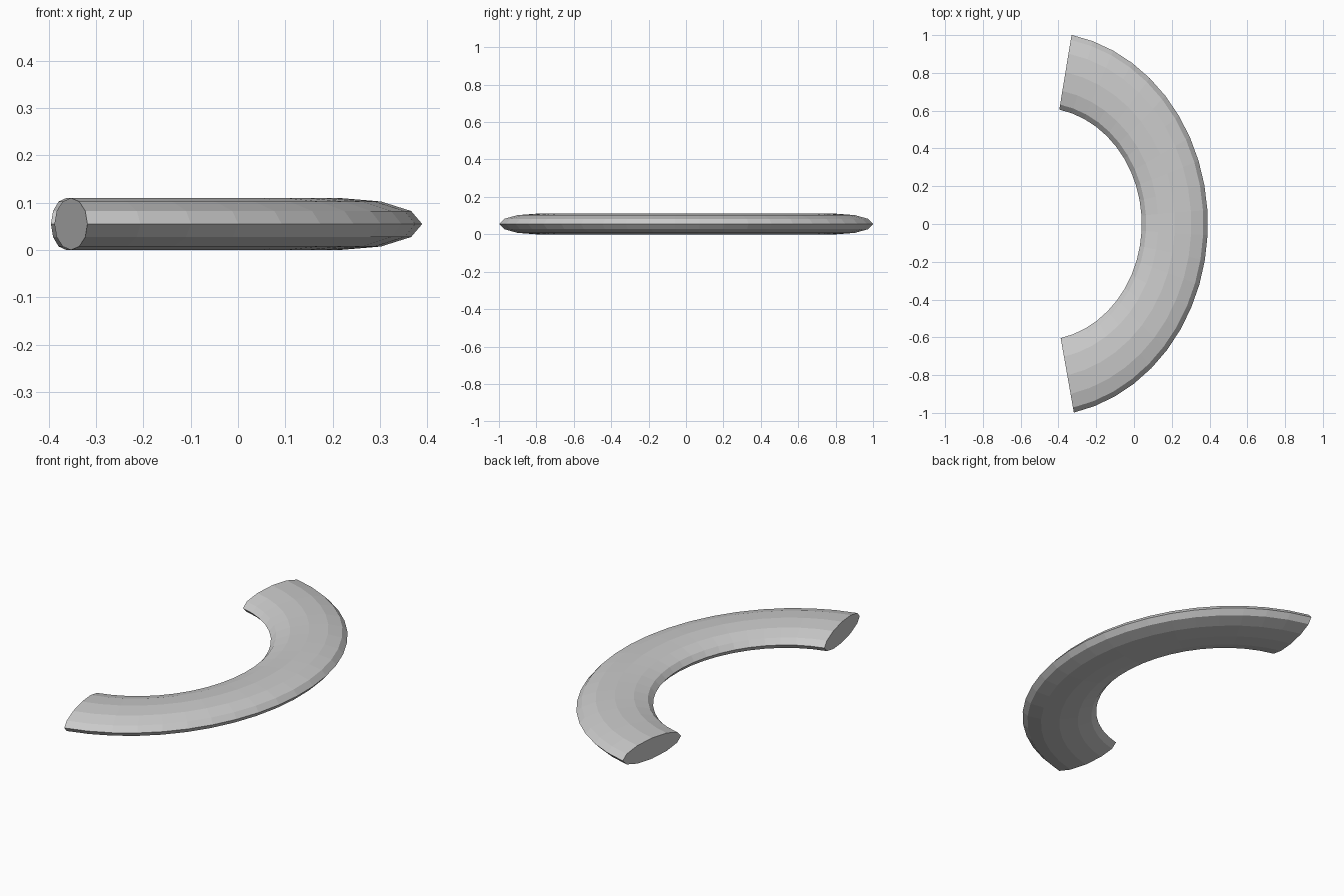
import bpy, bmesh
from math import sin, cos, radians, pi

if "Cube" in bpy.data.objects:
    bpy.data.objects.remove(bpy.data.objects["Cube"])

CX, STRETCH = -0.495, 1.15          # arc centre and lengthwise stretch
R, HALF_W, HALF_H = 0.711, 0.175, 0.055
SIDES, SEGS = 12, 21
START, END = radians(-78.5), radians(79.3)

# Elliptical cross-section swept along the stretched arc
bm = bmesh.new()
rings = []
for i in range(SEGS + 1):
    t = START + (END - START) * i / SEGS
    ring = []
    for j in range(SIDES):
        p = 2 * pi * j / SIDES
        r = R + HALF_W * cos(p)
        ring.append(bm.verts.new((CX + r * cos(t), STRETCH * r * sin(t), HALF_H * (1 + sin(p)))))
    rings.append(ring)
for a, b in zip(rings, rings[1:]):
    for j in range(SIDES):
        k = (j + 1) % SIDES
        bm.faces.new((a[j], a[k], b[k], b[j]))

# Flat end caps
bm.faces.new(rings[0])
bm.faces.new(rings[-1])
bmesh.ops.recalc_face_normals(bm, faces=bm.faces[:])

mesh = bpy.data.meshes.new("curved_bar")
bm.to_mesh(mesh)
bm.free()
bpy.context.collection.objects.link(bpy.data.objects.new("curved_bar", mesh))
